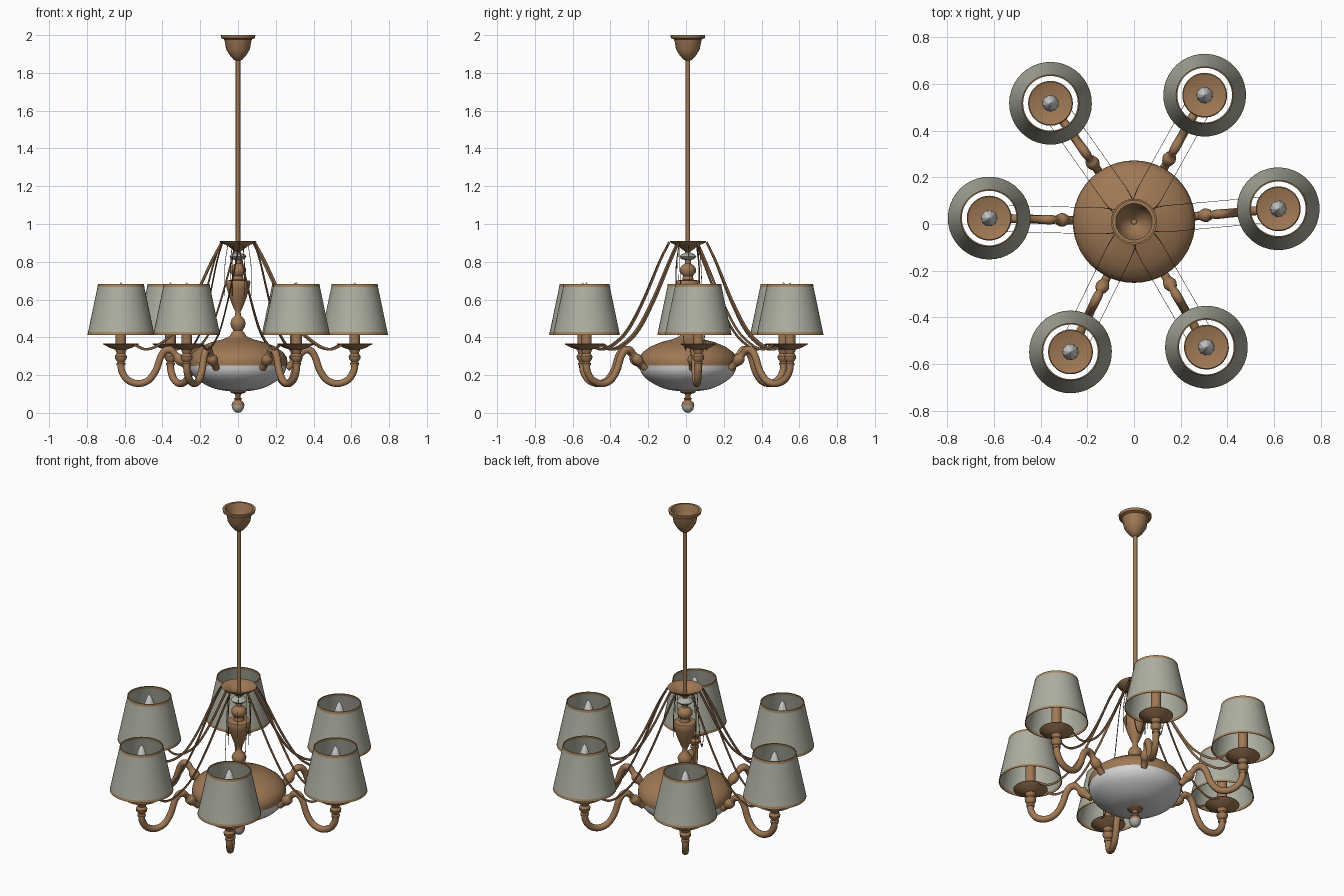
import bpy, bmesh, math
from mathutils import Vector, Matrix

if "Cube" in bpy.data.objects:
    bpy.data.objects.remove(bpy.data.objects["Cube"])


def material(name, *rgb):
    m = bpy.data.materials.new(name)
    m.use_nodes = True
    m.diffuse_color = (*rgb, 1)
    bsdf = next(n for n in m.node_tree.nodes if n.type == "BSDF_PRINCIPLED")
    bsdf.inputs["Base Color"].default_value = (*rgb, 1)
    return m


BRONZE = material("warm bronze", 0.35, 0.19, 0.09)
FABRIC = material("grey fabric", 0.42, 0.43, 0.36)
TRIM = material("tan trim", 0.38, 0.24, 0.12)
GLASS = material("white glass", 0.66, 0.66, 0.67)
CRYSTAL = material("grey crystal", 0.42, 0.43, 0.39)
STRAND = material("dark bronze", 0.2, 0.11, 0.055)

CENTRE = Vector((0, 0.01, 0))
REACH = 0.62
ANGLES = [5.1, 60.8, 125.2, 178.6, 244, 300]


def place(name, mesh, matrix=None, sharp=40):
    ob = bpy.data.objects.new(name, mesh)
    bpy.context.collection.objects.link(ob)
    ob.matrix_world = Matrix.Translation(CENTRE) @ (matrix or Matrix())
    bpy.ops.object.select_all(action="DESELECT")
    ob.select_set(True)
    bpy.context.view_layer.objects.active = ob
    bpy.ops.object.shade_smooth_by_angle(angle=math.radians(sharp))
    return ob


def spline(points, steps=6):
    """Smooth path through points of any dimension."""
    p = [Vector(q) for q in points]
    p = [2 * p[0] - p[1]] + p + [2 * p[-1] - p[-2]]
    out = []
    for a, b, c, d in zip(p, p[1:], p[2:], p[3:]):
        for i in range(steps):
            t = i / steps
            out.append(0.5 * (2 * b + (c - a) * t + (2 * a - 5 * b + 4 * c - d) * t ** 2
                              + (3 * b - a - 3 * c + d) * t ** 3))
    return out + [p[-2]]


def lathe(name, profile, mats, segments=32, rule=None):
    """Revolve (radius, height) pairs round z."""
    bm = bmesh.new()
    verts = [bm.verts.new((max(r, 0), 0, z)) for r, z in profile]
    edges = [bm.edges.new(e) for e in zip(verts, verts[1:])]
    bmesh.ops.spin(bm, geom=verts + edges, cent=(0, 0, 0), axis=(0, 0, 1),
                   angle=math.tau, steps=segments, use_duplicate=False)
    bmesh.ops.remove_doubles(bm, verts=bm.verts, dist=0.0003)
    bmesh.ops.recalc_face_normals(bm, faces=bm.faces)
    if rule:
        for f in bm.faces:
            f.material_index = rule(f.calc_center_median())
    mesh = bpy.data.meshes.new(name)
    bm.to_mesh(mesh)
    bm.free()
    for m in mats:
        mesh.materials.append(m)
    return mesh


def tube(name, points, mat):
    """Round tube through (x, z, radius) points in the xz plane."""
    curve = bpy.data.curves.new(name, "CURVE")
    curve.dimensions = "3D"
    curve.bevel_depth = 1
    curve.bevel_resolution = 3
    curve.use_fill_caps = True
    path = spline(points)
    s = curve.splines.new("POLY")
    s.points.add(len(path) - 1)
    for pt, (x, z, r) in zip(s.points, path):
        pt.co = (x, 0, z, 1)
        pt.radius = r
    temp = bpy.data.objects.new(name, curve)
    mesh = bpy.data.meshes.new_from_object(temp)
    bpy.data.objects.remove(temp)
    mesh.materials.clear()
    mesh.materials.append(mat)
    return mesh


def ribbon(name, points, height, mat, thick=0.002):
    """Thin upright strip along a path."""
    bm = bmesh.new()
    rows = []
    path = spline(points)
    for i, p in enumerate(path):
        d = (path[min(i + 1, len(path) - 1)] - path[max(i - 1, 0)]).normalized()
        side = Vector((0, thick / 2, 0))
        up = d.cross(Vector((0, 1, 0))).normalized() * height / 2
        rows.append([bm.verts.new(p + s * side + u * up)
                     for s, u in ((1, 1), (-1, 1), (-1, -1), (1, -1))])
    for a, b in zip(rows, rows[1:]):
        for k in range(4):
            j = (k + 1) % 4
            bm.faces.new((a[k], a[j], b[j], b[k]))
    bm.faces.new(rows[0])
    bm.faces.new(rows[-1][::-1])
    bmesh.ops.recalc_face_normals(bm, faces=bm.faces)
    mesh = bpy.data.meshes.new(name)
    bm.to_mesh(mesh)
    bm.free()
    mesh.materials.append(mat)
    return mesh


# Central body: domed cover, glass bowl and finial
place("body_cover", lathe("body_cover", [
    (0.26, 0.25), (0.262, 0.27), (0.258, 0.295), (0.24, 0.32), (0.2, 0.35), (0.14, 0.375),
    (0.08, 0.39), (0.045, 0.405), (0.03, 0.43)], [BRONZE], 48))
place("glass_bowl", lathe("glass_bowl", spline([
    (0.257, 0.255), (0.25, 0.22), (0.225, 0.185), (0.17, 0.148), (0.1, 0.122), (0, 0.112)], 3),
    [GLASS], 48))
place("bottom_finial", lathe("bottom_finial", [
    (0, 0.125), (0.045, 0.122), (0.04, 0.108), (0.017, 0.1), (0.012, 0.085), (0.022, 0.075),
    (0.016, 0.068), (0.03, 0.055), (0.034, 0.04), (0.029, 0.02), (0.016, 0.004), (0, 0)],
    [BRONZE, CRYSTAL], 24, lambda c: int(c.z < 0.035)))

# Turned column above the body
place("column", lathe("column", [
    (0.03, 0.42), (0.024, 0.435), (0.036, 0.455), (0.041, 0.475), (0.034, 0.495), (0.016, 0.515),
    (0.014, 0.535), (0.026, 0.56), (0.045, 0.61), (0.06, 0.66), (0.066, 0.69), (0.062, 0.7),
    (0.03, 0.705), (0.026, 0.725), (0.042, 0.745), (0.042, 0.765), (0.032, 0.78),
    (0.016, 0.79), (0.014, 0.87)], [BRONZE]))
place("crystal_disc", lathe("crystal_disc", [
    (0.013, 0.808), (0.035, 0.815), (0.045, 0.827), (0.035, 0.84), (0.013, 0.847)], [CRYSTAL]))
place("strand_dish", lathe("strand_dish", [
    (0.014, 0.855), (0.03, 0.865), (0.055, 0.885), (0.09, 0.9), (0.098, 0.91), (0.09, 0.911),
    (0.055, 0.892), (0.012, 0.872)], [BRONZE]))

# Rod and ceiling cup
place("rod", lathe("rod", [(0, 0.86), (0.012, 0.86), (0.012, 1.9), (0, 1.9)], [BRONZE], 16))
place("ceiling_cup", lathe("ceiling_cup", [
    (0.012, 1.865), (0.025, 1.872), (0.045, 1.895), (0.063, 1.925), (0.07, 1.965), (0.074, 1.978),
    (0.09, 1.984), (0.092, 2.0), (0.078, 2.0), (0.066, 1.965), (0.055, 1.92), (0.012, 1.885)],
    [BRONZE]))

# Meshes shared by all the lamps
arm = tube("arm", [
    (0.26, 0.235, 0.018), (0.285, 0.258, 0.019), (0.3, 0.273, 0.028), (0.316, 0.29, 0.028),
    (0.33, 0.307, 0.017), (0.355, 0.332, 0.02), (0.385, 0.33, 0.02), (0.41, 0.295, 0.019),
    (0.435, 0.225, 0.019), (0.475, 0.172, 0.019), (0.53, 0.155, 0.019), (0.585, 0.175, 0.019),
    (0.615, 0.22, 0.019), (REACH, 0.26, 0.019)], BRONZE)
pan = lathe("drip_pan", [
    (0, 0.25), (0.022, 0.25), (0.024, 0.262), (0.018, 0.27), (0.03, 0.285), (0.032, 0.3),
    (0.022, 0.315), (0.03, 0.335), (0.06, 0.345), (0.096, 0.364), (0.092, 0.368), (0.05, 0.355),
    (0, 0.354)], [BRONZE])
candle = lathe("candle", [(0.028, 0.35), (0.028, 0.54), (0, 0.54)], [BRONZE], 20)
bulb = lathe("bulb", [
    (0.02, 0.54), (0.034, 0.565), (0.036, 0.59), (0.028, 0.63), (0.014, 0.67), (0, 0.692)],
    [GLASS], 10)
shade = lathe("shade", [
    (0.177, 0.413), (0.174, 0.428), (0.124, 0.667), (0.122, 0.682), (0.117, 0.682),
    (0.12, 0.667), (0.17, 0.428), (0.173, 0.413), (0.177, 0.413)], [FABRIC, TRIM], 40,
    lambda c: int(c.z < 0.425 or c.z > 0.67))
strands = [ribbon("strand", [
    (0.085, s * 0.05, 0.903), (0.14, s * 0.056, 0.8), (0.235, s * 0.056, 0.6),
    (0.33, s * 0.056, 0.44), (0.42, s * 0.056, 0.36), (0.49, s * 0.056, 0.337),
    (0.55, s * 0.056, 0.362)], 0.013, STRAND) for s in (-1, 1)]
drop = ribbon("drop", [(0.055, 0, 0.885), (0.07, 0, 0.77), (0.07, 0, 0.62)], 0.003, STRAND)

# Six lamps round the body
for i, a in enumerate(ANGLES, 1):
    turn = Matrix.Rotation(math.radians(a), 4, "Z")
    out = turn @ Matrix.Translation((REACH, 0, 0))
    place(f"arm_{i}", arm, turn)
    place(f"drip_pan_{i}", pan, out)
    place(f"candle_{i}", candle, out)
    place(f"bulb_{i}", bulb, out, 20)
    place(f"shade_{i}", shade, out)
    place(f"drop_{i}", drop, turn)
    for side, mesh in zip(("right", "left"), strands):
        place(f"strand_{side}_{i}", mesh, turn)
